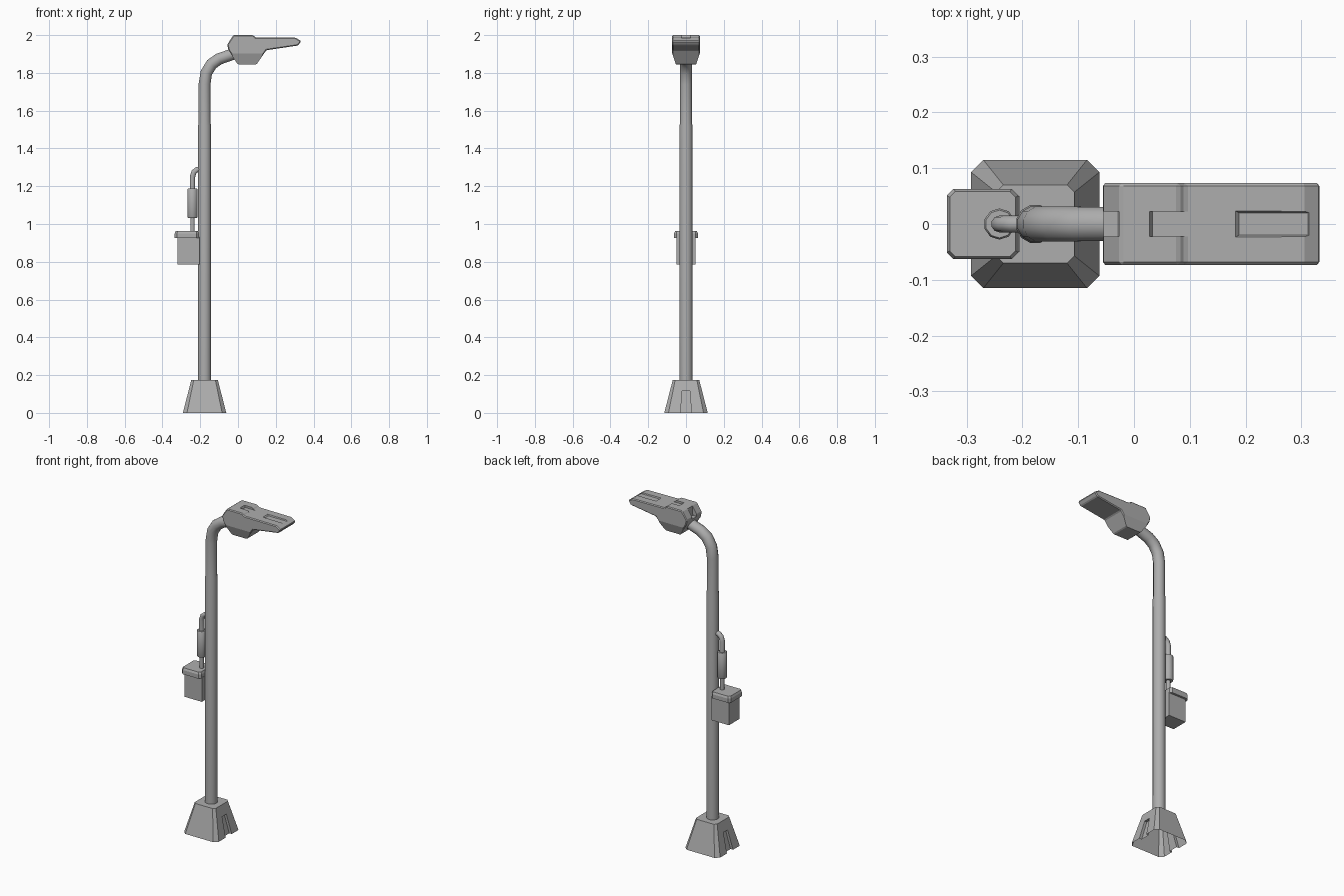
import bpy, bmesh, math
from mathutils import Vector

if "Cube" in bpy.data.objects:
    bpy.data.objects.remove(bpy.data.objects["Cube"])

grey = bpy.data.materials.new("dark_grey")
grey.diffuse_color = (.42, .42, .42, 1)
grey.use_nodes = True
grey.node_tree.nodes["Principled BSDF"].inputs["Base Color"].default_value = grey.diffuse_color


def loft(name, rings, bottom=True, top=True):
    """Skin a list of equal-length point rings into one mesh."""
    bm = bmesh.new()
    vs = [[bm.verts.new(p) for p in r] for r in rings]
    n = len(vs[0])
    for a, b in zip(vs, vs[1:]):
        for i in range(n):
            j = (i + 1) % n
            bm.faces.new((a[i], a[j], b[j], b[i]))
    if bottom:
        bm.faces.new(vs[0][::-1])
    if top:
        bm.faces.new(vs[-1])
    bmesh.ops.recalc_face_normals(bm, faces=bm.faces)
    me = bpy.data.meshes.new(name)
    bm.to_mesh(me)
    bm.free()
    me.materials.append(grey)
    ob = bpy.data.objects.new(name, me)
    bpy.context.collection.objects.link(ob)
    return ob


def rect(x0, x1, hy, z, c=0.0):
    """Horizontal rectangle, with corners cut by c when c > 0."""
    if c == 0:
        return [(x0, -hy, z), (x1, -hy, z), (x1, hy, z), (x0, hy, z)]
    return [(x0 + c, -hy, z), (x1 - c, -hy, z), (x1, -hy + c, z), (x1, hy - c, z),
            (x1 - c, hy, z), (x0 + c, hy, z), (x0, hy - c, z), (x0, -hy + c, z)]


def tube(name, path, sides):
    """Tube along (x, z, radius) points in the y = 0 plane."""
    pts = [Vector((x, 0, z)) for x, z, r in path]
    rings = []
    for i, p in enumerate(pts):
        t = Vector()
        if i:
            t += (p - pts[i - 1]).normalized()
        if i < len(pts) - 1:
            t += (pts[i + 1] - p).normalized()
        t.normalize()
        u, v = Vector((t.z, 0, -t.x)), Vector((0, 1, 0))
        ang = [2 * math.pi * (k + 0.5) / sides for k in range(sides)]
        rings.append([p + path[i][2] * (u * math.cos(a) + v * math.sin(a)) for a in ang])
    return loft(name, rings)


def bevel(ob, w):
    m = ob.modifiers.new("bevel", "BEVEL")
    m.width, m.segments, m.limit_method, m.angle_limit = w, 1, "ANGLE", math.radians(40)


def cut(ob, cutters):
    """Subtract the cutters, bake the result and discard them."""
    for c in cutters:
        m = ob.modifiers.new("cut", "BOOLEAN")
        m.operation, m.object, m.solver = "DIFFERENCE", c, "EXACT"
        c.hide_render = True
    bpy.context.view_layer.update()
    dg = bpy.context.evaluated_depsgraph_get()
    me = bpy.data.meshes.new_from_object(ob.evaluated_get(dg))
    ob.modifiers.clear()
    ob.data = me
    for c in cutters:
        bpy.data.objects.remove(c)


PX = -0.177  # pole axis

# Tapered foot with a groove on each x side and an open underside
foot = loft("base_foot", [rect(PX - .115, PX + .115, .115, 0, .022),
                          rect(PX - .07, PX + .07, .07, .175, .013)])
grooves = []
for s in (-1, 1):
    def ring(near, far, hy, z):
        a, b = sorted((PX + s * near, PX + s * far))
        return rect(a, b, hy, z)
    grooves.append(loft("groove_cutter", [ring(.101, .2, .03, -.01), ring(.07, .2, .02, .115)]))
cut(foot, grooves)
bm = bmesh.new()
bm.from_mesh(foot.data)
bmesh.ops.delete(bm, geom=[f for f in bm.faces if f.normal.z < -.9 and
                           f.calc_center_median().z < .001], context="FACES")
bm.to_mesh(foot.data)
bm.free()

# Pole: slightly wider lower shaft, then the curved arm
tubes = [tube("pole", [(PX, .16, .035), (PX, 1.52, .035), (PX, 1.54, .0325),
                       (PX, 1.74, .0325), (-.168, 1.80, .0325), (-.14, 1.846, .0325),
                       (-.10, 1.874, .032), (-.01, 1.905, .031)], 12)]

# Control box with overhanging lid
loft("control_box", [rect(-.32, -.205, .05, .785), rect(-.32, -.205, .05, .93)])
loft("control_box_lid", [rect(-.335, -.207, .063, .925, .012),
                         rect(-.335, -.207, .063, .95, .012),
                         rect(-.330, -.212, .058, .962, .01)])

# Conduit pipe and its thick sleeve
CX = -.241
tubes += [
    tube("conduit_lower", [(CX, .95, .012), (CX, 1.05, .012)], 10),
    tube("conduit_sleeve", [(CX, 1.033, .025), (CX, 1.038, .028), (CX, 1.183, .028),
                            (CX, 1.188, .025)], 10),
    tube("conduit_elbow", [(CX, 1.18, .015), (CX, 1.25, .015), (-.233, 1.275, .015),
                           (-.217, 1.288, .015), (-.19, 1.291, .015)], 10)]

# Round parts are smooth-shaded
bpy.ops.object.select_all(action="DESELECT")
for t in tubes:
    t.select_set(True)
bpy.context.view_layer.objects.active = tubes[0]
bpy.ops.object.shade_smooth_by_angle(angle=math.radians(40))

# Lamp head: one side profile with raised rear cover and housing below
profile = [(-.057, 1.95), (-.024, 2.0), (.08, 2.0), (.092, 1.988), (.305, 1.986),
           (.335, 1.968), (.318, 1.945), (.15, 1.92), (.098, 1.845), (-.002, 1.845),
           (-.05, 1.92)]
head = loft("lamp_head", [[(x, y, z) for x, z in profile] for y in (-.073, .073)])
bevel(head, .005)
# Cutters: side tapers of the housing, then the slots in the top and rear
tapers = [loft("taper_cutter", [[(x, s * .074, 1.905), (x, s * .05, 1.835), (x, s * .1, 1.835),
                                 (x, s * .1, 1.905)] for x in (-.2, .2)]) for s in (-1, 1)]
cut(head, tapers + [
    loft("cover_slot_cutter", [rect(.033, .12, .022, 1.988), rect(.02, .12, .022, 2.02)]),
    loft("rear_slot_cutter", [rect(-.1, -.03, .022, 1.94), rect(-.1, -.025, .022, 2.02)]),
    loft("tail_slot_cutter", [rect(.188, .312, .02, 1.980), rect(.18, .322, .024, 1.989)]),
])
